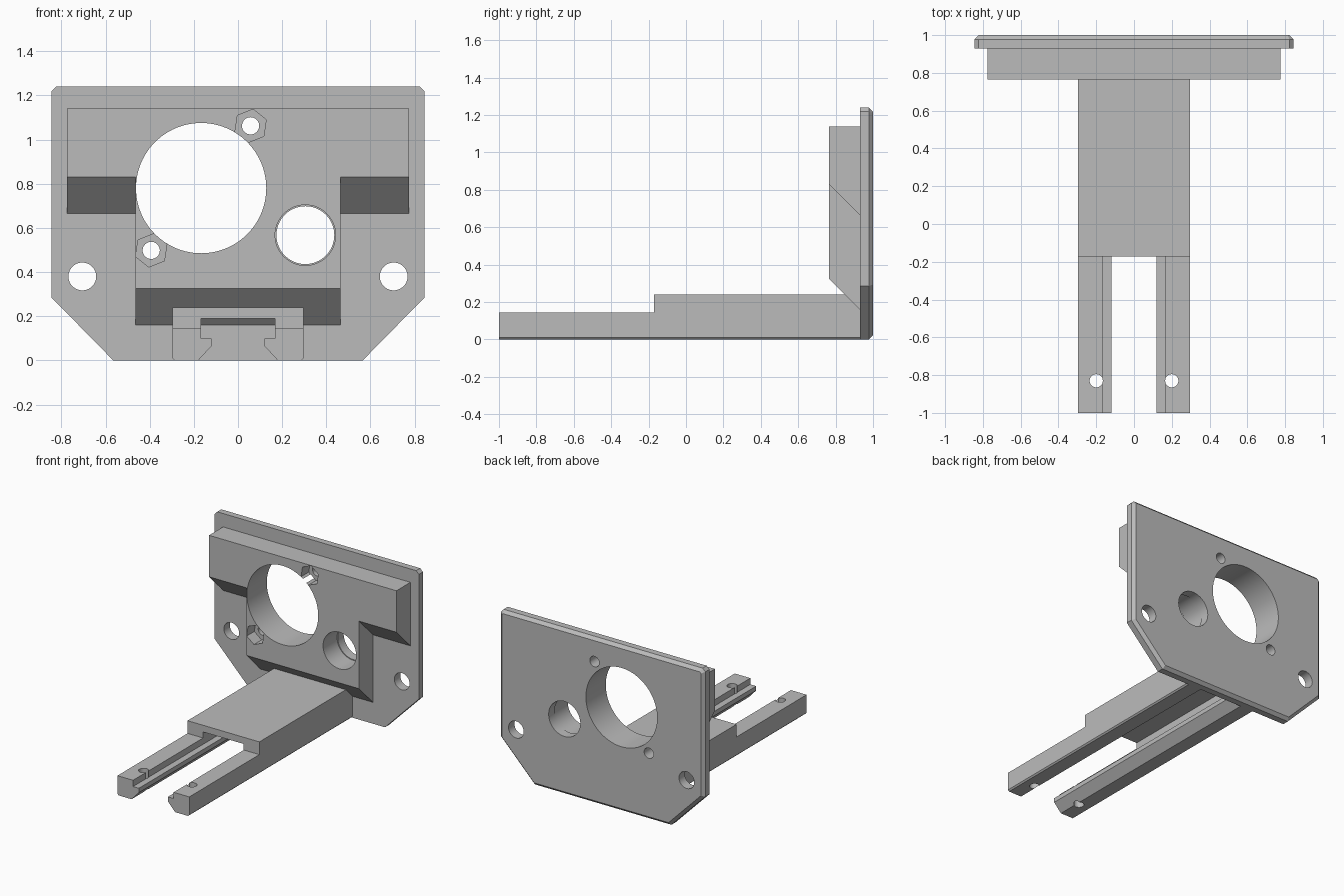
import bpy, bmesh, math
from mathutils import Matrix

if "Cube" in bpy.data.objects:
    bpy.data.objects.remove(bpy.data.objects["Cube"], do_unlink=True)

grey = bpy.data.materials.new("plain grey")
grey.use_nodes = True
COLOUR = (0.5, 0.5, 0.5, 1)
grey.diffuse_color = COLOUR
grey.node_tree.nodes["Principled BSDF"].inputs["Base Color"].default_value = COLOUR


def mirrored(half):
    """Close a right-hand half profile (x, z) with its mirror image."""
    return half + [(-x, z) for x, z in reversed(half)]


def ngon(cx, cz, r, sides=64, turn=0.0):
    step = math.tau / sides
    return [(cx + r * math.cos(turn + i * step), cz + r * math.sin(turn + i * step))
            for i in range(sides)]


def prism(name, profile, y0, y1, edit=None):
    """Extrude an x-z profile along y; edit may reshape the back end vertices."""
    bm = bmesh.new()
    front = [bm.verts.new((x, y0, z)) for x, z in profile]
    back = [bm.verts.new((x, y1, z)) for x, z in profile]
    bm.faces.new(front)
    bm.faces.new(back[::-1])
    n = len(profile)
    for i in range(n):
        j = (i + 1) % n
        bm.faces.new((front[i], back[i], back[j], front[j]))
    if edit:
        edit(bm, back)
    bmesh.ops.recalc_face_normals(bm, faces=bm.faces)
    mesh = bpy.data.meshes.new(name)
    bm.to_mesh(mesh)
    bm.free()
    mesh.materials.append(grey)
    obj = bpy.data.objects.new(name, mesh)
    bpy.context.collection.objects.link(obj)
    return obj


def activate(obj):
    bpy.ops.object.select_all(action="DESELECT")
    obj.select_set(True)
    bpy.context.view_layer.objects.active = obj


def cut(target, cutter):
    """Subtract the cutter from the target and discard it."""
    cutter.hide_render = True
    mod = target.modifiers.new("cut", "BOOLEAN")
    mod.operation, mod.solver, mod.object = "DIFFERENCE", "EXACT", cutter
    activate(target)
    bpy.ops.object.modifier_apply(modifier=mod.name)
    bpy.data.objects.remove(cutter, do_unlink=True)


def drill(target, x, z, r, y0=0.5, y1=1.2, **shape):
    cut(target, prism("drill", ngon(x, z, r, **shape), y0, y1))


# Back plate: clipped corners and a chamfered rear rim
def chamfer_rim(bm, back):
    ends = set(back)
    rim = [e for e in bm.edges if set(e.verts) <= ends]
    bmesh.ops.bevel(bm, geom=rim, offset=0.022, segments=1, affect="EDGES")


plate = prism("back_plate", mirrored([(0.565, 0), (0.845, 0.285), (0.845, 1.218),
                                      (0.823, 1.24)]), 0.93, 1.0, chamfer_rim)

# Mounting block: T shape whose undersides slope down to the plate
def slope_undersides(bm, back):
    for v in back:
        if v.co.z < 1:
            v.co.z -= 0.165


block = prism("mounting_block", mirrored([(0.465, 0.325), (0.465, 0.83), (0.775, 0.83),
                                          (0.775, 1.14)]), 0.765, 0.93, slope_undersides)

# Arm: slotted beam, lowered at the front so that it splits into two rails
arm = prism("slotted_arm", mirrored([(0.168, 0.19), (0.168, 0.098), (0.12, 0.098),
                                     (0.12, 0.065), (0.18, 0), (0.287, 0), (0.297, 0.01),
                                     (0.297, 0.24)]), -1.0, 0.93)
cut(arm, prism("rail_relief", mirrored([(0.5, 0.145), (0.5, 0.5)]), -1.2, -0.172))
for side in (-1, 1):
    hole = prism("rail_hole", ngon(side * 0.2, 0.83, 0.035, sides=32), -0.2, 0.4)
    hole.data.transform(Matrix.Rotation(math.pi / 2, 4, "X"))
    cut(arm, hole)

# Large opening, stepped round opening, and screw holes with hex nut pockets
for part, small_radius in ((plate, 0.131), (block, 0.137)):
    drill(part, -0.167, 0.78, 0.295, sides=96)
    drill(part, 0.305, 0.567, small_radius)
    for x, z in ((0.057, 1.062), (-0.393, 0.498)):
        drill(part, x, z, 0.039, sides=32)
for x, z in ((0.057, 1.062), (-0.393, 0.498)):
    drill(block, x, z, 0.076, y1=0.855, sides=6, turn=math.radians(21.6))

# Fixing holes at the sides of the plate
for side in (-1, 1):
    drill(plate, side * 0.705, 0.38, 0.063, sides=48)

for part in (plate, block, arm):
    activate(part)
    bpy.ops.object.shade_smooth_by_angle(angle=math.radians(25))
